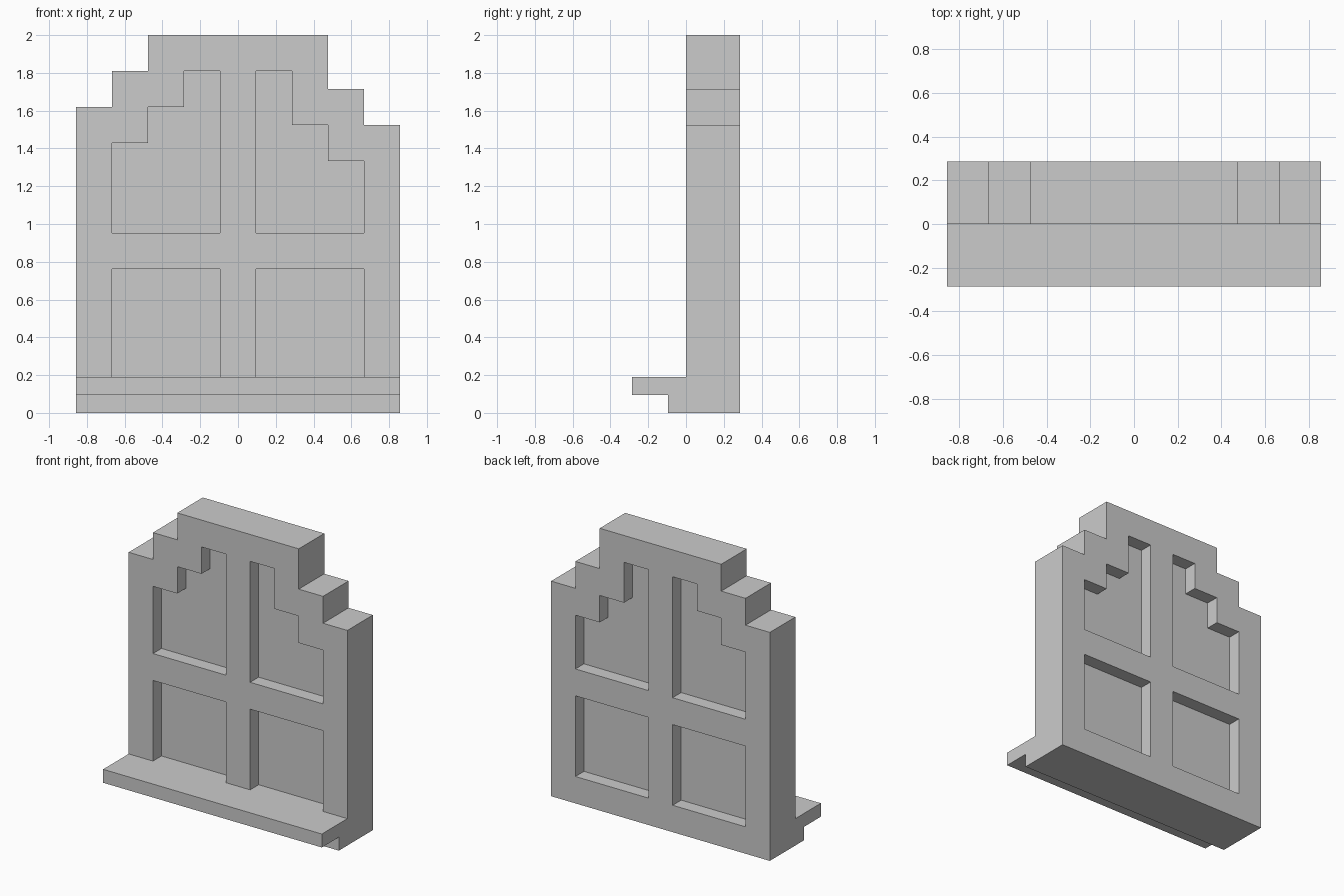
import bpy, bmesh
from mathutils import Vector

if "Cube" in bpy.data.objects:
    bpy.data.objects.remove(bpy.data.objects["Cube"])

U = 2 / 21  # the whole model sits on this module


def extrude(name, loops, to_3d, start, end):
    """Fill 2D loops (outline first, then holes) and extrude from start to end."""
    bm = bmesh.new()
    edges = []
    for loop in loops:
        vs = [bm.verts.new(Vector(to_3d(a, b, start)) * U) for a, b in loop]
        edges += [bm.edges.new((v, vs[i - 1])) for i, v in enumerate(vs)]
    bmesh.ops.triangle_fill(bm, edges=edges, use_beauty=True)
    geom = bmesh.ops.extrude_face_region(bm, geom=bm.faces[:], use_keep_orig=True)["geom"]
    offset = (Vector(to_3d(0, 0, end)) - Vector(to_3d(0, 0, start))) * U
    bmesh.ops.translate(bm, vec=offset,
                        verts=[g for g in geom if isinstance(g, bmesh.types.BMVert)])
    bmesh.ops.recalc_face_normals(bm, faces=bm.faces[:])
    bmesh.ops.dissolve_limit(bm, angle_limit=0.01, verts=bm.verts[:], edges=bm.edges[:])
    mesh = bpy.data.meshes.new(name)
    bm.to_mesh(mesh)
    bm.free()
    obj = bpy.data.objects.new(name, mesh)
    bpy.context.collection.objects.link(obj)
    return obj


def front(x, z, y):
    return (x, y, z)


def side(y, z, x):
    return (x, y, z)


# Pane outlines: stepped upper panes differ left and right
upper_left = [(-7, 10), (-1, 10), (-1, 19), (-3, 19), (-3, 17), (-5, 17), (-5, 15), (-7, 15)]
upper_right = [(1, 10), (7, 10), (7, 14), (5, 14), (5, 16), (3, 16), (3, 19), (1, 19)]
lower_left = [(-7, 2), (-1, 2), (-1, 8), (-7, 8)]
lower_right = [(-x, z) for x, z in lower_left]

# Frame: stepped silhouette, lower openings reach down to the sill
outline = [(-9, 2), (-7, 2), (-7, 8), (-1, 8), (-1, 2), (1, 2), (1, 8), (7, 8), (7, 2), (9, 2),
           (9, 16), (7, 16), (7, 18), (5, 18), (5, 21), (-5, 21), (-5, 19), (-7, 19), (-7, 17), (-9, 17)]
extrude("window_frame", [outline, upper_left, upper_right], front, 0, 3)

# Bottom rail with projecting sill
extrude("sill", [[(-1, 0), (3, 0), (3, 2), (-3, 2), (-3, 1), (-1, 1)]], side, -9, 9)

# Glass panes, recessed from both sides
for name, pane in (("upper_left_pane", upper_left), ("upper_right_pane", upper_right),
                   ("lower_left_pane", lower_left), ("lower_right_pane", lower_right)):
    extrude(name, [pane], front, 1, 2)
